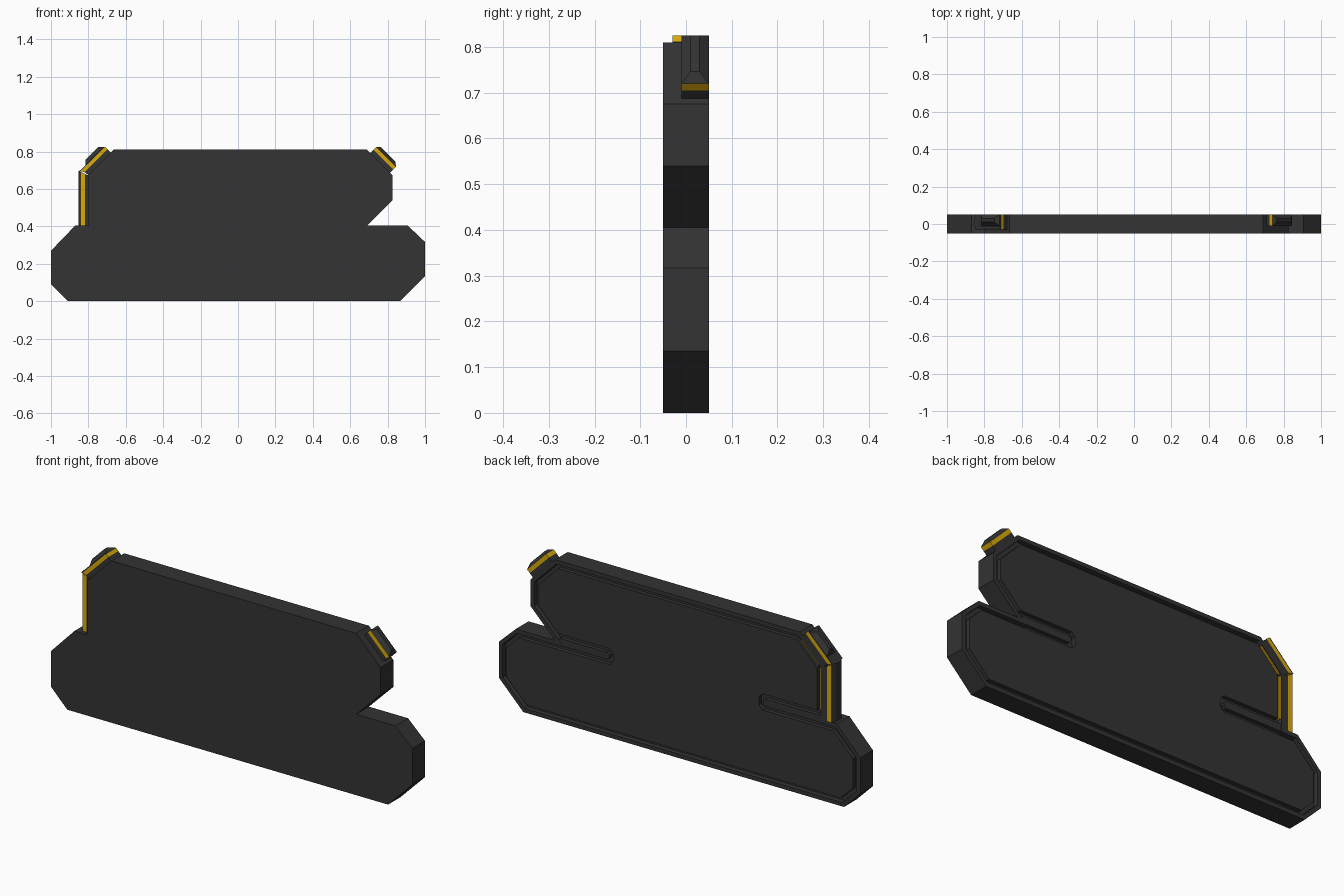
import bpy, bmesh

if "Cube" in bpy.data.objects:
    bpy.data.objects.remove(bpy.data.objects["Cube"])

def material(name, rgb):
    m = bpy.data.materials.new(name)
    m.diffuse_color = (*rgb, 1)
    m.use_nodes = True
    m.node_tree.nodes["Principled BSDF"].inputs["Base Color"].default_value = m.diffuse_color
    return m

DARK = material("dark_grey", (0.033, 0.033, 0.033))
YELLOW = material("yellow", (0.70, 0.40, 0.003))

def finish(bm, name, mats):
    bmesh.ops.recalc_face_normals(bm, faces=bm.faces[:])
    me = bpy.data.meshes.new(name)
    bm.to_mesh(me)
    bm.free()
    for m in mats:
        me.materials.append(m)
    ob = bpy.data.objects.new(name, me)
    bpy.context.collection.objects.link(ob)
    return ob

def extrude_profile(bm, pts, y0, y1):
    """Solid from an xz outline; returns its back (+y) face."""
    a = [bm.verts.new((x, y0, z)) for x, z in pts]
    b = [bm.verts.new((x, y1, z)) for x, z in pts]
    n = len(pts)
    bm.faces.new(a)
    back = bm.faces.new(b[::-1])
    for i in range(n):
        bm.faces.new((a[i], b[i], b[(i + 1) % n], a[(i + 1) % n]))
    bmesh.ops.recalc_face_normals(bm, faces=bm.faces[:])
    return back

# Main plate with a rim around a shallow recess in the back
outline = [(-0.91, 0), (0.866, 0), (1, 0.135), (1, 0.317), (0.907, 0.405),
           (0.69, 0.405), (0.825, 0.54), (0.825, 0.675), (0.69, 0.81),
           (-0.665, 0.81), (-0.80, 0.675), (-0.80, 0.405), (-0.87, 0.405),
           (-1, 0.27), (-1, 0.09)]
bm = bmesh.new()
back = extrude_profile(bm, outline, -0.05, 0.05)
bmesh.ops.inset_region(bm, faces=[back], thickness=0.02, use_even_offset=True)
bmesh.ops.inset_region(bm, faces=[back], thickness=0.002, depth=-0.02,
                       use_even_offset=True)
finish(bm, "main_plate", [DARK])

# Back panel filling the recess, leaving a groove and two slits
panel = [(-0.893, 0.04), (0.849, 0.04), (0.96, 0.152), (0.96, 0.298),
         (0.891, 0.365), (0.39, 0.365), (0.37, 0.385), (0.37, 0.425),
         (0.39, 0.445), (0.673, 0.445), (0.785, 0.557), (0.785, 0.658),
         (0.673, 0.77), (-0.649, 0.77), (-0.76, 0.658), (-0.76, 0.445),
         (-0.46, 0.445), (-0.44, 0.425), (-0.44, 0.385), (-0.46, 0.365),
         (-0.851, 0.365), (-0.96, 0.256), (-0.96, 0.107)]
bm = bmesh.new()
extrude_profile(bm, panel, 0.028, 0.05)
finish(bm, "back_panel", [DARK])

# Ribs running inward from the two notches, with pointed ends
for name, start, end in (("right_rib", 0.665, 0.39), ("left_rib", -0.779, -0.46)):
    tip = 0.012 if end > start else -0.012
    pts = [(start, 0.387), (end - tip, 0.387), (end, 0.399), (end, 0.411),
           (end - tip, 0.423), (start, 0.423)]
    bm = bmesh.new()
    extrude_profile(bm, pts, 0.028, 0.0495)
    finish(bm, name, [DARK])

def edge_bar(name, to_xz, layers):
    """Layered bar: each layer lofts between two (s, t0, t1, y0, y1) sections."""
    bm = bmesh.new()
    for mat, *sections in layers:
        rings = []
        for s, t0, t1, y0, y1 in sections:
            ring = []
            for t, y in ((t0, y0), (t1, y0), (t1, y1), (t0, y1)):
                x, z = to_xz(s, t)
                ring.append(bm.verts.new((x, y, z)))
            rings.append(ring)
        a, b = rings
        faces = [bm.faces.new(a), bm.faces.new(b[::-1])]
        for i in range(4):
            j = (i + 1) % 4
            faces.append(bm.faces.new((a[i], b[i], b[j], a[j])))
        for f in faces:
            f.material_index = mat
    return finish(bm, name, [DARK, YELLOW])

# Right corner bar
edge_bar("right_corner_bar", lambda s, t: ((s + t) / 2, (s - t) / 2), [
    (0, (1.49, -0.085, 0.125, -0.01, 0.05), (1.535, -0.085, 0.125, -0.01, 0.05)),
    (1, (1.535, -0.085, 0.125, -0.01, 0.05), (1.565, -0.085, 0.125, -0.01, 0.05)),
    (0, (1.565, -0.085, 0.125, -0.01, 0.05), (1.587, -0.063, 0.095, 0.01, 0.03))])

# Left corner bar
edge_bar("left_corner_bar", lambda s, t: ((t - s) / 2, (s + t) / 2), [
    (0, (1.47, -0.125, 0.115, -0.03, 0.05), (1.51, -0.13, 0.115, -0.03, 0.05)),
    (1, (1.51, -0.13, 0.115, -0.03, 0.05), (1.536, -0.145, 0.115, -0.03, 0.05)),
    (0, (1.536, -0.15, 0.113, -0.03, 0.05), (1.543, -0.15, 0.108, -0.03, 0.05)),
    (0, (1.543, -0.09, 0.107, -0.01, 0.05), (1.572, -0.058, 0.078, 0.01, 0.03))])

# Left upright bar
edge_bar("left_upright_bar", lambda s, t: (-s, t), [
    (0, (0.795, 0.405, 0.67, -0.03, 0.05), (0.817, 0.405, 0.68, -0.03, 0.05)),
    (1, (0.817, 0.405, 0.68, -0.03, 0.05), (0.841, 0.405, 0.692, -0.03, 0.05)),
    (0, (0.841, 0.405, 0.70, -0.03, 0.05), (0.853, 0.405, 0.695, -0.01, 0.03))])

# Thin yellow strips in the rim groove, behind the left bars
edge_bar("inner_upright_strip", lambda s, t: (-s, t), [
    (1, (0.771, 0.45, 0.66, 0.031, 0.046), (0.780, 0.45, 0.66, 0.031, 0.046))])
edge_bar("inner_corner_strip", lambda s, t: ((t - s) / 2, (s + t) / 2), [
    (1, (1.436, -0.10, 0.10, 0.031, 0.046), (1.447, -0.10, 0.10, 0.031, 0.046))])
